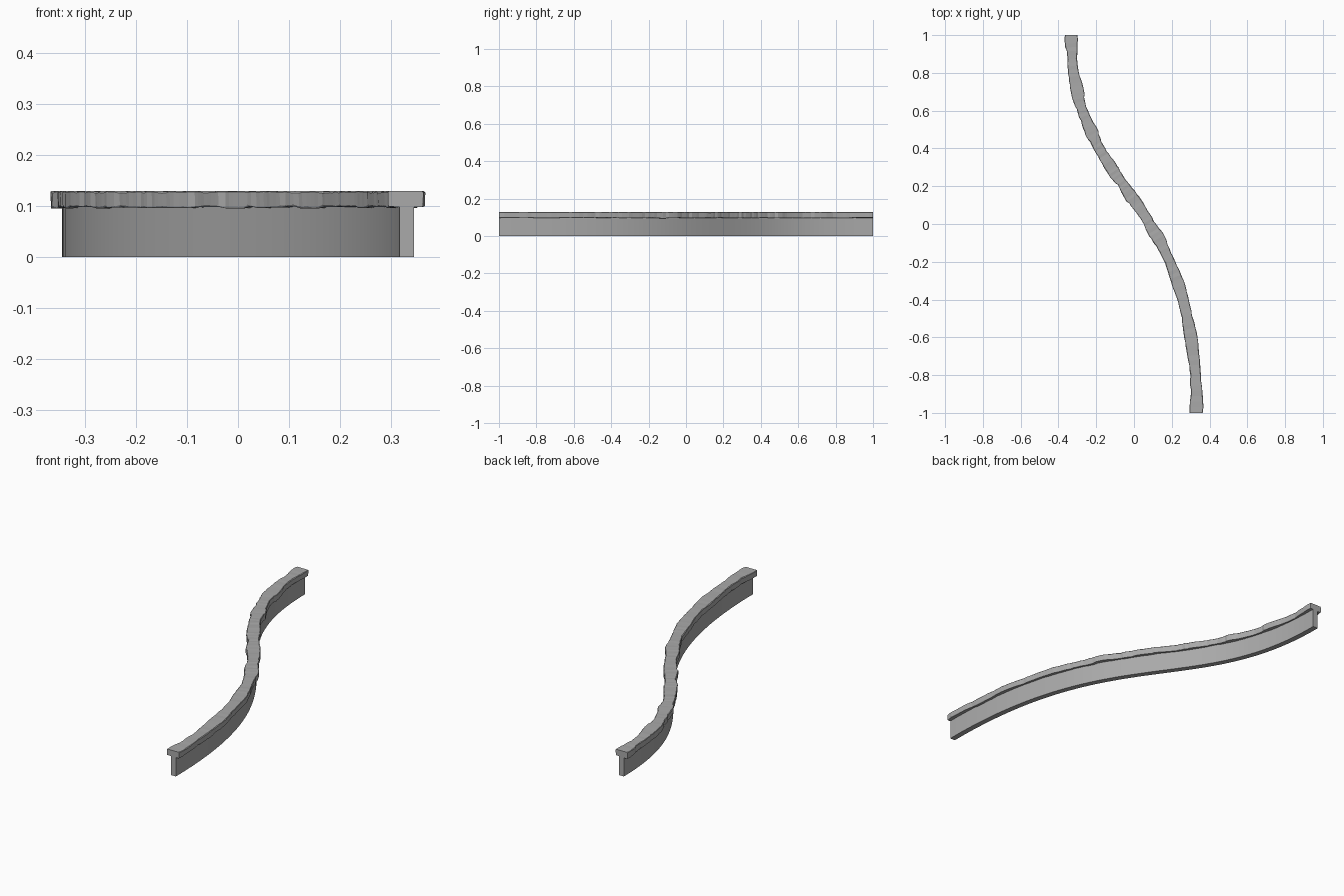
import bpy, bmesh, math, random
from mathutils import Vector

random.seed(7)
cube = bpy.data.objects.get("Cube")
if cube:
    bpy.data.objects.remove(cube, do_unlink=True)

stone = bpy.data.materials.new("grey_stone")
stone.use_nodes = True
grey = (0.4, 0.4, 0.4, 1)
stone.diffuse_color = grey
stone.node_tree.nodes["Principled BSDF"].inputs["Base Color"].default_value = grey

# S-shaped centre line, from the back end to the front end
PATH = [Vector(p) for p in ((-0.331, 1), (-0.331, 0.12), (0.331, 0.22), (0.331, -1))]


def frame(t):
    """Point on the centre line and its sideways unit vector."""
    a, b, c, d = PATH
    u = 1 - t
    point = a * u**3 + b * 3 * u * u * t + c * 3 * u * t * t + d * t**3
    tangent = ((b - a) * u * u + (c - b) * 2 * u * t + (d - c) * t * t).normalized()
    return point, Vector((-tangent.y, tangent.x))


def sweep(name, stations):
    """Join (t, [(side, z), ...]) cross-sections into one closed solid."""
    bm = bmesh.new()
    rings = []
    for t, section in stations:
        p, side = frame(t)
        rings.append([bm.verts.new((*(p + side * s), z)) for s, z in section])
    for r0, r1 in zip(rings, rings[1:]):
        n = len(r0)
        for i in range(n):
            j = (i + 1) % n
            bm.faces.new((r0[i], r0[j], r1[j], r1[i]))
    bm.faces.new(rings[0])
    bm.faces.new(rings[-1])
    bmesh.ops.recalc_face_normals(bm, faces=bm.faces)
    mesh = bpy.data.meshes.new(name)
    bm.to_mesh(mesh)
    bm.free()
    mesh.materials.append(stone)
    obj = bpy.data.objects.new(name, mesh)
    bpy.context.collection.objects.link(obj)
    return obj


# Smooth wall body
half = 0.0145
profile = [(-half, 0), (half, 0), (half, 0.102), (-half, 0.102)]
wall = sweep("wall", [(i / 48, profile) for i in range(49)])
bpy.context.view_layer.objects.active = wall
wall.select_set(True)
bpy.ops.object.shade_smooth_by_angle(angle=math.radians(30))

# Rough-hewn coping: each edge is a row of chipped stones of uneven length
COUNT = 120


def stone_edge():
    """Per-station (offset, chamfer, lower z) values for one edge."""
    values = []
    while len(values) <= COUNT:
        length = random.randint(2, 6)
        offset = random.uniform(-0.003, 0.003)
        slant = random.uniform(-0.002, 0.002)
        low = random.uniform(0.095, 0.099)
        for k in range(length):
            pinch = 0.002 if k == 0 else 0
            values.append((offset + slant * k / length - pinch,
                           random.uniform(0.001, 0.004), low))
    return values


left, right = stone_edge(), stone_edge()
stations = []
for i in range(COUNT + 1):
    t = i / COUNT
    # Gentle swelling along the coping
    swell = 0.031 + 0.0035 * math.cos(t * math.tau * 8)
    top = 0.129 + random.uniform(-0.0006, 0.0006)
    (lo, lc, lz), (ro, rc, rz) = left[i], right[i]
    l, r = -(swell + lo), swell + ro
    stations.append((t, [
        (l + lc, lz), (r - rc, rz), (r - rc * 0.3, rz + rc), (r, top - rc),
        (r - rc, top), (l + lc, top), (l, top - lc), (l + lc * 0.3, lz + lc)]))
sweep("coping", stations)
